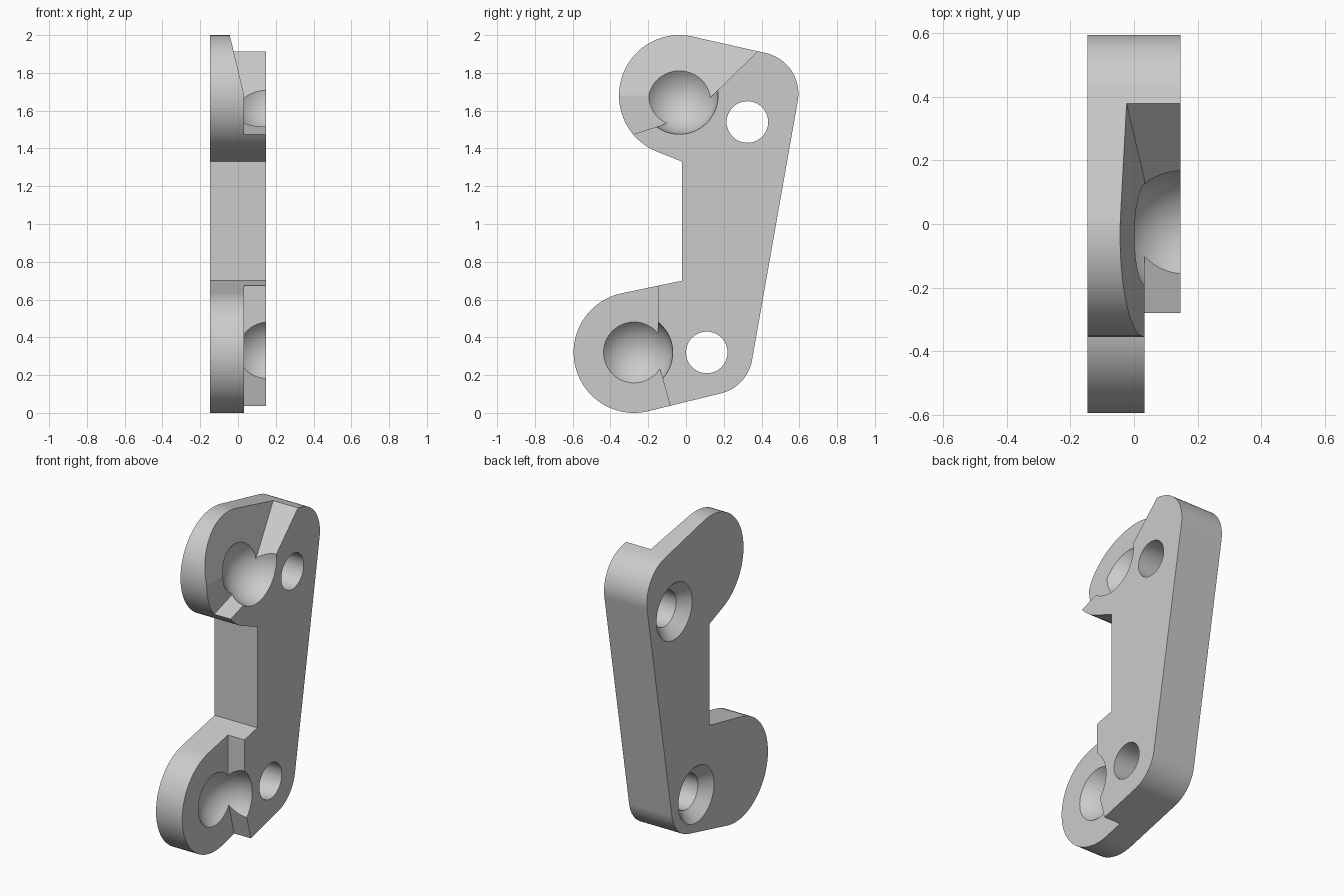
import bpy, bmesh, math
from mathutils import Matrix

if "Cube" in bpy.data.objects:
    bpy.data.objects.remove(bpy.data.objects["Cube"], do_unlink=True)

HALF = 0.147                                   # half plate thickness
FLOOR = 0.033                                  # level of the recessed ends
SOCKETS = [(-0.035, 1.68), (-0.275, 0.32)]     # ball sockets (y, z)
HOLES = [(0.325, 1.54), (0.11, 0.32)]          # screw holes (y, z)

gray = bpy.data.materials.new("plain_gray")
gray.use_nodes = True
gray.diffuse_color = (0.6, 0.6, 0.6, 1)
gray.node_tree.nodes["Principled BSDF"].inputs["Base Color"].default_value = (0.6, 0.6, 0.6, 1)


def arc(center, radius, start, end):
    """Points on an arc in the yz plane, angles in degrees."""
    steps = max(2, round(abs(end - start) / 5))
    angles = [math.radians(start + (end - start) * i / steps) for i in range(steps + 1)]
    return [(center[0] + radius * math.cos(a), center[1] + radius * math.sin(a)) for a in angles]


def finish(name, bm):
    bmesh.ops.recalc_face_normals(bm, faces=bm.faces)
    mesh = bpy.data.meshes.new(name)
    bm.to_mesh(mesh)
    bm.free()
    mesh.materials.append(gray)
    obj = bpy.data.objects.new(name, mesh)
    bpy.context.collection.objects.link(obj)
    return obj


def prism(name, points, low, high, crease=None):
    """Extrude a yz profile along x; low(z) gives the bottom level."""
    bm = bmesh.new()
    bottom = [bm.verts.new((low(z), y, z)) for y, z in points]
    top = [bm.verts.new((high, y, z)) for y, z in points]
    base = bm.faces.new(bottom)
    bm.faces.new(top[::-1])
    for i in range(len(points)):
        j = (i + 1) % len(points)
        bm.faces.new((bottom[i], bottom[j], top[j], top[i]))
    if crease:
        bmesh.utils.face_split(base, bottom[crease[0]], bottom[crease[1]])
    return finish(name, bm)


def cone(name, center, x0, x1, r0, r1):
    bm = bmesh.new()
    place = Matrix.Translation(((x0 + x1) / 2, *center)) @ Matrix.Rotation(math.pi / 2, 4, 'Y')
    bmesh.ops.create_cone(bm, cap_ends=True, segments=64, radius1=r0, radius2=r1,
                          depth=x1 - x0, matrix=place)
    return finish(name, bm)


def ball(name, center):
    bm = bmesh.new()
    place = Matrix.Translation((0.16, *center)) @ Matrix.Rotation(math.pi / 2, 4, 'Y')
    bmesh.ops.create_uvsphere(bm, u_segments=64, v_segments=32, radius=0.2055, matrix=place)
    return finish(name, bm)


# Plate with rounded ends and a notch at the front
outline = (arc(SOCKETS[0], 0.32, 246, 78.5)
           + arc((0.375, 1.69), 0.22, 78.5, -9.8)
           + arc((0.133, 0.317), 0.22, -9.8, -78.5)
           + arc(SOCKETS[1], 0.32, -78.5, -258.5)
           + [(-0.02, 0.70), (-0.02, 1.33)])
plate = prism("bracket_plate", outline, lambda z: -HALF, HALF)

# Recess around the lower socket
lower = [(-0.147, 1.0), (-0.147, 0.265), (-0.06, -0.05), (-0.8, -0.05), (-0.8, 1.0)]
cutters = [prism("lower_recess", lower, lambda z: FLOOR, 0.3)]

# Recess around the upper socket, deepening toward the top
upper = [(0.033, 1.576), (0.139, 1.68), (0.6, 2.13), (-0.6, 2.13), (-0.6, 1.68), (-0.6, 1.372)]
cutters.append(prism("upper_recess", upper,
                     lambda z: FLOOR - 0.24 * max(0, z - 1.68), 0.3, crease=(1, 4)))

# Ball sockets, screw holes and their countersinks
for c in SOCKETS:
    cutters.append(ball("socket_ball", c))
for c in HOLES:
    cutters.append(cone("screw_hole", c, -0.3, 0.3, 0.11, 0.11))
    cutters.append(cone("countersink", c, -HALF - 0.02, -HALF + 0.085, 0.195, 0.09))

bpy.ops.object.select_all(action='DESELECT')
bpy.context.view_layer.objects.active = plate
plate.select_set(True)
for cutter in cutters:
    cutter.hide_render = True
    mod = plate.modifiers.new("cut", 'BOOLEAN')
    mod.operation = 'DIFFERENCE'
    mod.solver = 'EXACT'
    mod.object = cutter
    bpy.ops.object.modifier_apply(modifier=mod.name)
    bpy.data.objects.remove(cutter, do_unlink=True)

# Smooth curved walls, crisp corners
bpy.ops.object.shade_smooth_by_angle(angle=math.radians(12))
plate.modifiers.new("even_shading", 'WEIGHTED_NORMAL').keep_sharp = True
